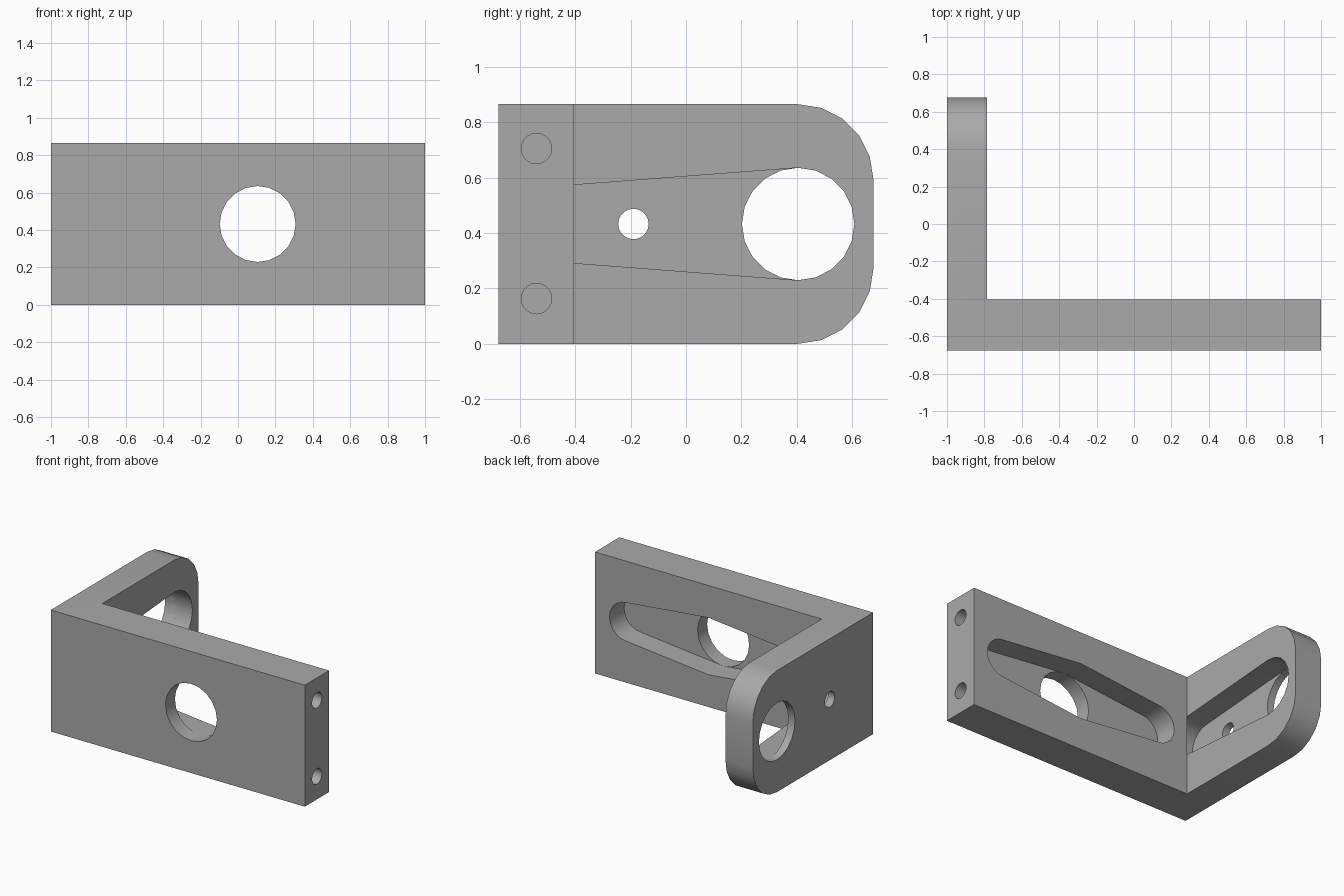
import bpy, bmesh, math
from mathutils import Matrix, Vector

cube = bpy.data.objects.get("Cube")
if cube:
    bpy.data.objects.remove(cube, do_unlink=True)

HEIGHT = 0.865
MID = HEIGHT / 2
HALF_Y = 0.677
WALL_BACK = -0.405      # rear face of the long wall
ARM_INNER = -0.785      # inner face of the short arm
BORE = 0.203
BORE_X, BORE_Y = 0.105, 0.405

grey = bpy.data.materials.new("machined grey")
grey.use_nodes = True
grey.diffuse_color = (0.4, 0.4, 0.4, 1)
grey.node_tree.nodes["Principled BSDF"].inputs["Base Color"].default_value = (0.4, 0.4, 0.4, 1)


def add_object(name, bm):
    mesh = bpy.data.meshes.new(name)
    bmesh.ops.recalc_face_normals(bm, faces=bm.faces)
    bm.to_mesh(mesh)
    bm.free()
    obj = bpy.data.objects.new(name, mesh)
    mesh.materials.append(grey)
    bpy.context.collection.objects.link(obj)
    return obj


def prism(bm, points, offset):
    """Extrude a closed loop of points by an offset vector."""
    face = bm.faces.new([bm.verts.new(p) for p in points])
    out = bmesh.ops.extrude_face_region(bm, geom=[face])
    verts = [g for g in out["geom"] if isinstance(g, bmesh.types.BMVert)]
    bmesh.ops.translate(bm, verts=verts, vec=offset)


def arc(cx, cy, r, start, end, steps):
    angles = [math.radians(start + (end - start) * i / steps) for i in range(steps + 1)]
    return [(cx + r * math.cos(a), cy + r * math.sin(a)) for a in angles]


cutters = []


def cut(name, loop, axis, start, end):
    """Cutter with a 2D loop (horizontal, z), swept along x or y."""
    bm = bmesh.new()
    if axis == "x":
        prism(bm, [(start, u, z) for u, z in loop], Vector((end - start, 0, 0)))
    else:
        prism(bm, [(u, start, z) for u, z in loop], Vector((0, end - start, 0)))
    obj = add_object(name, bm)
    obj.hide_render = True
    cutters.append(obj)


def circle(u, z, r):
    return arc(u, z, r, 0, 360, 20)[:-1]


# L-shaped body with the free end of the arm rounded
bm = bmesh.new()
outline = [(-1, -HALF_Y), (1, -HALF_Y), (1, WALL_BACK), (ARM_INNER, WALL_BACK),
           (ARM_INNER, HALF_Y), (-1, HALF_Y)]
prism(bm, [(x, y, 0) for x, y in outline], Vector((0, 0, HEIGHT)))
tips = [e for e in bm.edges
        if all(abs(v.co.y - HALF_Y) < 1e-4 for v in e.verts)
        and abs(e.verts[0].co.z - e.verts[1].co.z) < 1e-4]
bmesh.ops.bevel(bm, geom=tips, offset=0.272, segments=5, profile=0.5, affect="EDGES")
body = add_object("angle_bracket", bm)

# Wall pocket: widest at the bore, tapering to a round cap at each end
REACH, CAP = 0.645, 0.137
wall_loop = (arc(BORE_X + REACH, MID, CAP, -90, 90, 10) + [(BORE_X, MID + BORE)]
             + arc(BORE_X - REACH, MID, CAP, 90, 270, 10) + [(BORE_X, MID - BORE)])
cut("wall_pocket_cutter", wall_loop, "y", -0.57, WALL_BACK + 0.1)

# Arm pocket: tapers from the bore to a round cap set into the wall
arm_loop = (arc(BORE_Y, MID, BORE, -90, 90, 10)
            + arc(WALL_BACK, MID, 0.141, 90, 270, 10))
cut("arm_pocket_cutter", arm_loop, "x", -0.947, ARM_INNER)

# Through bores and blind fixing holes
cut("wall_bore_cutter", circle(BORE_X, MID, BORE), "y", -0.8, -0.5)
cut("arm_bore_cutter", circle(BORE_Y, MID, BORE), "x", -1.1, -0.9)
cut("arm_small_hole_cutter", circle(-0.19, MID, 0.055), "x", -1.1, -0.9)
for side, z in (("lower", 0.163), ("upper", 0.705)):
    cut(side + "_end_hole_cutter", circle(-0.54, z, 0.055), "x", 0.6, 1.1)

for cutter in cutters:
    mod = body.modifiers.new(cutter.name, "BOOLEAN")
    mod.operation = "DIFFERENCE"
    mod.solver = "EXACT"
    mod.object = cutter

# Bake the cuts, remove the cutters, smooth the curved walls
bpy.context.view_layer.update()
evaluated = body.evaluated_get(bpy.context.evaluated_depsgraph_get())
body.data = bpy.data.meshes.new_from_object(evaluated)
body.modifiers.clear()
for cutter in cutters:
    bpy.data.objects.remove(cutter, do_unlink=True)

for obj in bpy.context.selected_objects:
    obj.select_set(False)
body.select_set(True)
bpy.context.view_layer.objects.active = body
bpy.ops.object.shade_smooth_by_angle(angle=math.radians(30))
